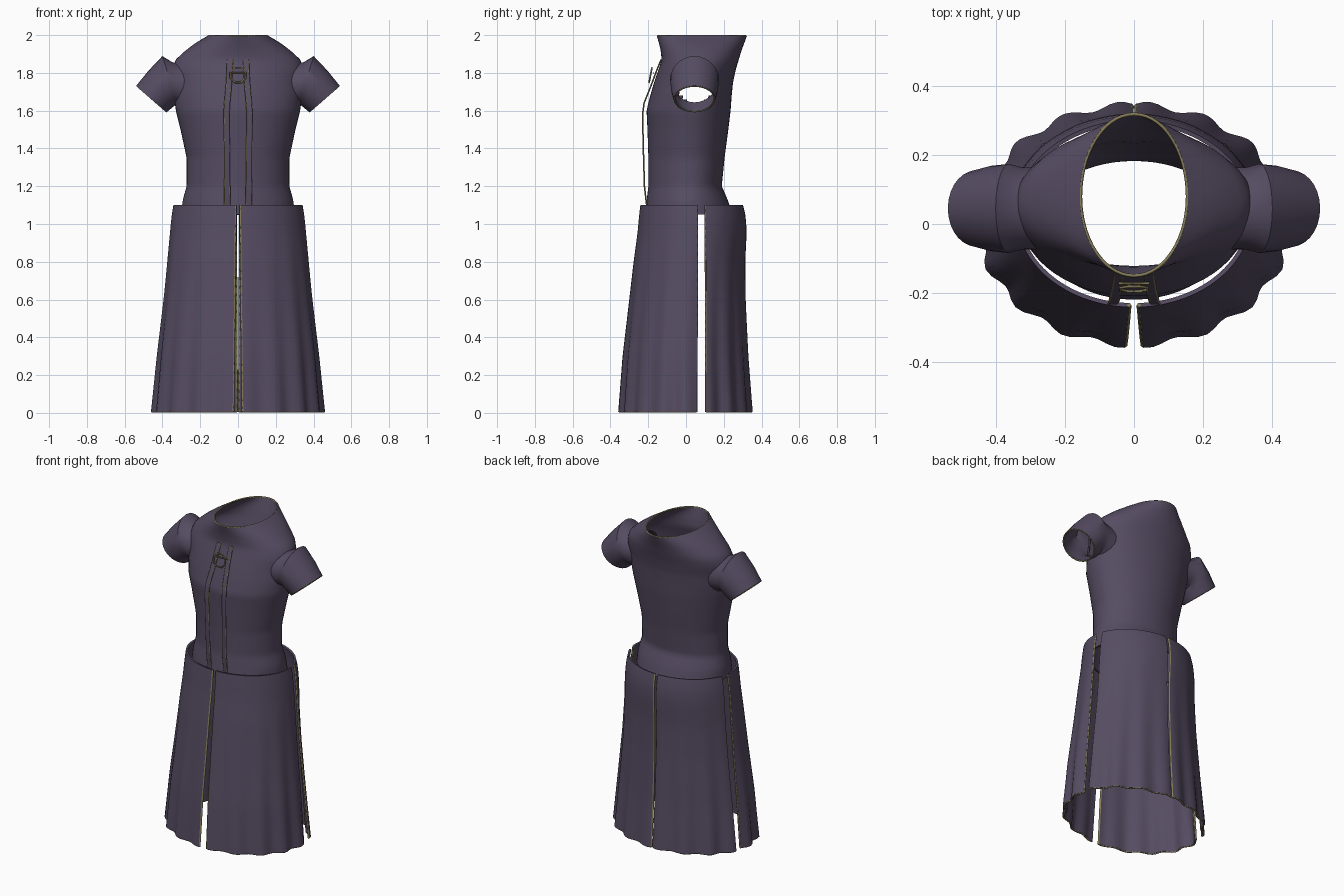
import bpy, bmesh, math
from mathutils import Vector

if "Cube" in bpy.data.objects:
    bpy.data.objects.remove(bpy.data.objects["Cube"])


def material(name, col):
    m = bpy.data.materials.new(name)
    m.diffuse_color = (*col, 1)
    m.use_nodes = True
    m.node_tree.nodes["Principled BSDF"].inputs["Base Color"].default_value = m.diffuse_color
    return m


CLOTH = material("dusky purple cloth", (0.092, 0.072, 0.122))
GOLD = material("old gold trim", (0.24, 0.205, 0.10))


def interp(table, z):
    """Linear lookup in rows (z, a, b, ...) sorted by rising z."""
    for lo, hi in zip(table, table[1:]):
        if z <= hi[0]:
            t = max(0, (z - lo[0]) / (hi[0] - lo[0]))
            return [a + (b - a) * t for a, b in zip(lo[1:], hi[1:])]
    return list(table[-1][1:])


def cloth(name, rings, closed, thick, gold_rim, hole=None):
    """Loft rings into a thick cloth shell; rim faces passing gold_rim turn gold."""
    bm = bmesh.new()
    rows = [[bm.verts.new(p) for p in r] for r in rings]
    n = len(rings[0])
    for a, b in zip(rows, rows[1:]):
        for i in range(n if closed else n - 1):
            j = (i + 1) % n
            bm.faces.new((a[i], a[j], b[j], b[i]))
    if hole:
        bmesh.ops.delete(bm, geom=[f for f in bm.faces if hole(f.calc_center_median())],
                         context='FACES')
    me = bpy.data.meshes.new(name)
    bm.to_mesh(me)
    bm.free()
    me.materials.append(CLOTH)
    me.materials.append(GOLD)
    ob = bpy.data.objects.new(name, me)
    bpy.context.collection.objects.link(ob)
    bpy.ops.object.select_all(action='DESELECT')
    bpy.context.view_layer.objects.active = ob
    ob.select_set(True)
    mod = ob.modifiers.new("thickness", 'SOLIDIFY')
    mod.thickness, mod.offset, mod.material_offset_rim = thick, 0, 1
    bpy.ops.object.modifier_apply(modifier="thickness")
    for p in me.polygons:
        if p.material_index == 1 and not gold_rim(p.center):
            p.material_index = 0
    bm = bmesh.new()
    bm.from_mesh(me)
    bmesh.ops.recalc_face_normals(bm, faces=bm.faces)
    bm.to_mesh(me)
    bm.free()
    bpy.ops.object.shade_smooth_by_angle(angle=math.radians(40))
    return ob


def piping(name, pts, r=0.005, cyclic=False):
    """Thin gold cord along a path."""
    cu = bpy.data.curves.new(name, 'CURVE')
    cu.dimensions = '3D'
    cu.bevel_depth, cu.bevel_resolution = r, 0
    cu.use_fill_caps = True
    sp = cu.splines.new('POLY')
    sp.points.add(len(pts) - 1)
    for q, p in zip(sp.points, pts):
        q.co = (*p, 1)
    sp.use_cyclic_u = cyclic
    cu.materials.append(GOLD)
    ob = bpy.data.objects.new(name, cu)
    bpy.context.collection.objects.link(ob)


# Bodice: z, half width, front y, back y
BODICE = [(1.05, .295, -.215, .24), (1.12, .29, -.205, .22), (1.2, .268, -.195, .185),
          (1.35, .268, -.195, .20), (1.5, .30, -.20, .22), (1.6, .325, -.205, .232),
          (1.68, .335, -.185, .238), (1.75, .335, -.165, .245), (1.82, .345, -.14, .26),
          (1.87, .325, -.125, .275), (1.92, .27, -.13, .29), (1.96, .215, -.14, .305),
          (1.995, .155, -.15, .318)]
SEG = 56
rings = []
for k in range(46):
    z = 1.05 + .945 * k / 45
    w, yf, yb = interp(BODICE, z)
    yc = .02 + .06 * max(0, (z - 1.6) / .4)
    ring = []
    for i in range(SEG):
        a = 2 * math.pi * i / SEG
        c, s = math.cos(a), math.sin(a)
        y = yc + s * ((yb - yc) if s > 0 else (yc - yf))
        ring.append(Vector((w * c, y, z)))
    rings.append(ring)


def armhole(c):
    return abs(c.x) > .2 and ((c.y - .05) / .10) ** 2 + ((c.z - 1.735) / .105) ** 2 < 1


cloth("bodice", rings, True, .008, lambda c: c.z > 1.97, armhole)
piping("neck_trim", rings[-1], .005, True)

# Sleeves: top point, bottom point (x, z), half depth
SLEEVE = [((.25, 1.85), (.25, 1.62), .115), ((.345, 1.85), (.305, 1.63), .115),
          ((.40, 1.885), (.325, 1.64), .125), ((.47, 1.81), (.35, 1.62), .12),
          ((.535, 1.73), (.38, 1.595), .106)]
for side, s in (("right", 1), ("left", -1)):
    rings = []
    for (tx, tz), (bx, bz), d in SLEEVE:
        ring = []
        for i in range(28):
            a = 2 * math.pi * i / 28
            t = .5 + .5 * math.cos(a)
            ring.append(Vector((s * (bx + (tx - bx) * t), .045 + d * math.sin(a),
                                bz + (tz - bz) * t)))
        rings.append(ring)
    cloth(side + "_sleeve", rings, True, .008, lambda c: abs(c.x) > .36)
    piping(side + "_cuff_trim", rings[-1], .004, True)

# Skirt: z, half width, front y, back y
SKIRT = [(0, .443, -.345, .34), (.3, .417, -.325, .32), (.6, .385, -.292, .308),
         (.8, .367, -.27, .306), (.95, .354, -.25, .314), (1.04, .346, -.242, .31),
         (1.1, .336, -.235, .295)]


def skirt_point(z, u, back):
    """u runs from the centre slit to the side slit."""
    w, yf, yb = interp(SKIRT, z)
    yc, b = (yf + yb) / 2, (yb - yf) / 2
    low = 1 - z / 1.1
    if back:
        start = math.pi - math.asin((.013 - .006 * low) / w)
        end = math.acos((yc - .105) / b)
    else:
        start = math.asin((.014 + .012 * low) / w)
        end = math.acos((yc - .057) / b)
    a = start + (end - start) * u
    f = 1 + .028 * low ** 1.5 * math.sin(17 * a)
    return Vector((w * math.sin(a) * f, yc - b * math.cos(a) * f, z))


for side, s in (("right", 1), ("left", -1)):
    for part, back in (("front", False), ("back", True)):
        rings = []
        for k in range(25):
            z = .006 + 1.094 * k / 24
            ring = [skirt_point(z, i / 28, back) for i in range(29)]
            rings.append([Vector((s * p.x, p.y, p.z)) for p in ring])
        name = side + "_" + part + "_skirt"
        cloth(name, rings, False, .012, lambda c: c.z < 1.095)
        piping(name + "_centre_trim", [r[0] for r in rings], .007)
        piping(name + "_side_trim", [r[-1] for r in rings], .006)
        piping(name + "_hem_trim", rings[0], .005)

# Chest straps: z, x, y
STRAP = [(1.07, .057, -.205), (1.2, .057, -.22), (1.4, .059, -.226), (1.58, .061, -.23),
         (1.64, .058, -.222), (1.72, .05, -.19), (1.80, .045, -.16), (1.87, .043, -.132)]
for side, s in (("right", 1), ("left", -1)):
    rows = [[Vector((s * (x + o), y, z)) for o in (-.012, .012)] for z, x, y in STRAP]
    cloth(side + "_chest_strap", rows, False, .006, lambda c: True)
    for i, edge in enumerate(("inner", "outer")):
        piping(side + "_strap_" + edge + "_trim", [r[i] for r in rows], .004)

# Buckle: eight-sided ring standing off the straps
buckle = []
for i in range(8):
    a = math.pi * (i + .5) / 4
    buckle.append(Vector((.043 * math.cos(a), -.188 + .008 * math.sin(a),
                          1.788 + .042 * math.sin(a))))
piping("buckle_ring", buckle, .005, True)
piping("buckle_bar", [(-.045, -.172, 1.80), (.045, -.172, 1.80)], .004)
